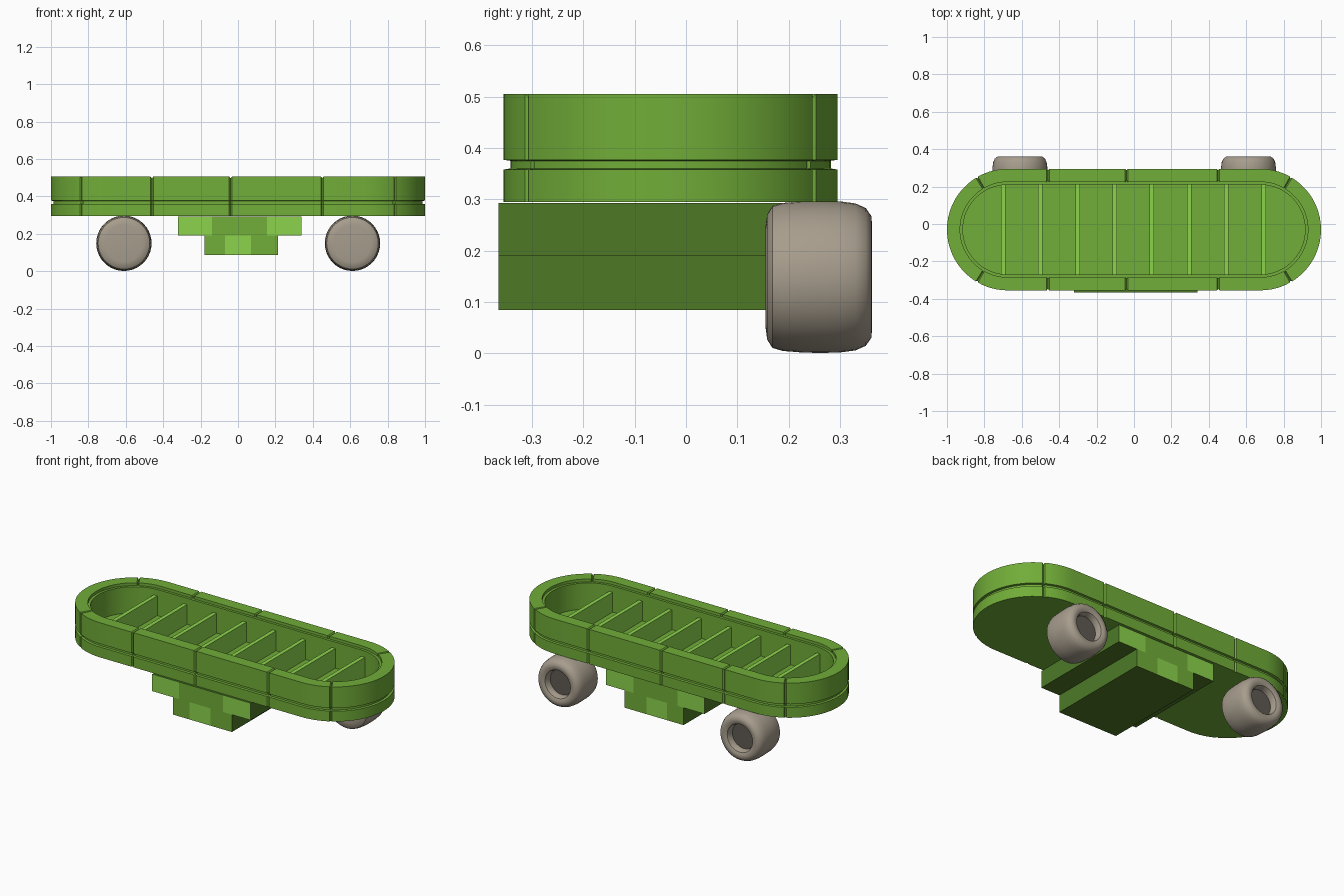
import bpy, bmesh, math

cube = bpy.data.objects.get("Cube")
if cube:
    bpy.data.objects.remove(cube, do_unlink=True)


def material(name, rgb):
    lin = [((c / 255 + 0.055) / 1.055) ** 2.4 for c in rgb] + [1]
    m = bpy.data.materials.new(name)
    m.use_nodes = True
    m.diffuse_color = lin
    m.node_tree.nodes["Principled BSDF"].inputs["Base Color"].default_value = lin
    return m


MID = material("leaf green", (113, 173, 56))
LIGHT = material("light green", (140, 212, 76))
DARK = material("dark green", (77, 121, 38))
TIRE = material("warm grey", (167, 157, 141))
HUB = material("dark grey", (96, 91, 84))


def finish(name, bm, mats, smooth=False):
    bmesh.ops.recalc_face_normals(bm, faces=bm.faces)
    mesh = bpy.data.meshes.new(name)
    bm.to_mesh(mesh)
    bm.free()
    for m in mats:
        mesh.materials.append(m)
    ob = bpy.data.objects.new(name, mesh)
    bpy.context.collection.objects.link(ob)
    if smooth:
        bpy.ops.object.select_all(action="DESELECT")
        bpy.context.view_layer.objects.active = ob
        ob.select_set(True)
        bpy.ops.object.shade_smooth_by_angle(angle=math.radians(35))
    return ob


def box(name, x0, x1, y0, y1, z0, z1, mats):
    bm = bmesh.new()
    bmesh.ops.create_cube(bm, size=1)
    for v in bm.verts:
        v.co = (x0 + (v.co.x + 0.5) * (x1 - x0),
                y0 + (v.co.y + 0.5) * (y1 - y0),
                z0 + (v.co.z + 0.5) * (z1 - z0))
    bm.normal_update()
    # End faces take the first colour, the rest take the last
    for f in bm.faces:
        f.material_index = 0 if abs(f.normal.y) > 0.5 else len(mats) - 1
    return finish(name, bm, mats)


def loft(bm, rings):
    """Bridge closed rings of points and return the vertex rings."""
    vs = [[bm.verts.new(p) for p in ring] for ring in rings]
    n = len(vs[0])
    for a, b in zip(vs, vs[1:]):
        for i in range(n):
            j = (i + 1) % n
            bm.faces.new((a[i], a[j], b[j], b[i]))
    return vs


# Stadium path: (centre x, angle, is_seam)
CY, HALF, R = -0.03, 0.675, 0.325
SEAMS = (-0.46, -0.04, 0.45)


def stadium():
    path = []
    end_seam = 59.5
    angles = [(a, False) for a in range(-90, 91, 6) if abs(abs(a) - end_seam) > 2]
    for s in (-end_seam, end_seam):
        angles += [(s - 1.2, False), (s, True), (s + 1.2, False)]
    angles.sort()
    for side in (1, -1):
        turn = 0 if side == 1 else 180
        path += [(side * HALF, a + turn, seam) for a, seam in angles]
        for s in sorted(SEAMS, reverse=side == 1):
            path += [(s + side * 0.007, 90 + turn, False), (s, 90 + turn, True),
                     (s - side * 0.007, 90 + turn, False)]
    return path


# Tub: wall profile (inset, height) swept around the stadium
profile = [(0, 0.295), (0, 0.358), (0.013, 0.36), (0.013, 0.375), (0, 0.377),
           (0, 0.505), (0.07, 0.505), (0.07, 0.488), (0.085, 0.488), (0.085, 0.33)]
path = stadium()
rings = []
for inset, z in profile:
    ring = []
    for x, a, seam in path:
        t = math.radians(a)
        dip = 0.008 if seam else 0
        r = R - inset + (dip if inset == 0.07 else -dip if inset < 0.07 else 0)
        zz = z - dip if z > 0.5 else z
        ring.append((x + r * math.cos(t), CY + r * math.sin(t), zz))
    rings.append(ring)
bm = bmesh.new()
vs = loft(bm, rings)
bm.faces.new(vs[0])
bm.faces.new(vs[-1])
finish("tub", bm, [MID], smooth=True)

# Cross dividers inside the tub
for i in range(8):
    x = -0.7 + i * 0.199
    box(f"divider_{i + 1}", x - 0.012, x + 0.012, -0.27, 0.212, 0.325, 0.45, [LIGHT])

# Stepped block under the tub, in columns of alternating colour
FRONT, BACK = -0.365, 0.28
steps = [("upper", 0.19, 0.293, (-0.32, -0.14, 0.155, 0.34), (LIGHT, MID, LIGHT)),
         ("lower", 0.085, 0.19, (-0.18, -0.07, 0.07, 0.215), (MID, LIGHT, MID))]
for label, z0, z1, xs, cols in steps:
    for i, col in enumerate(cols):
        box(f"{label}_block_{i + 1}", xs[i], xs[i + 1], FRONT, BACK, z0, z1, [col, DARK])

# Wheels: lathed about the y axis, with a recessed hub at the back
tire = [(0.1, 0.155), (0.122, 0.158), (0.138, 0.168), (0.144, 0.188), (0.147, 0.225),
        (0.148, 0.26), (0.147, 0.3), (0.143, 0.33), (0.134, 0.35), (0.118, 0.361),
        (0.1, 0.362), (0.085, 0.355), (0.078, 0.34), (0.076, 0.318)]
SIDES = 40
for name, cx in (("right_wheel", -0.61), ("left_wheel", 0.612)):
    bm = bmesh.new()
    turns = [2 * math.pi * k / SIDES for k in range(SIDES)]
    vs = loft(bm, [[(cx + r * math.cos(t), y, 0.149 + r * math.sin(t)) for t in turns]
                   for r, y in tire])
    bm.faces.new(vs[0])
    bm.faces.new(vs[-1]).material_index = 1
    finish(name, bm, [TIRE, HUB], smooth=True)
